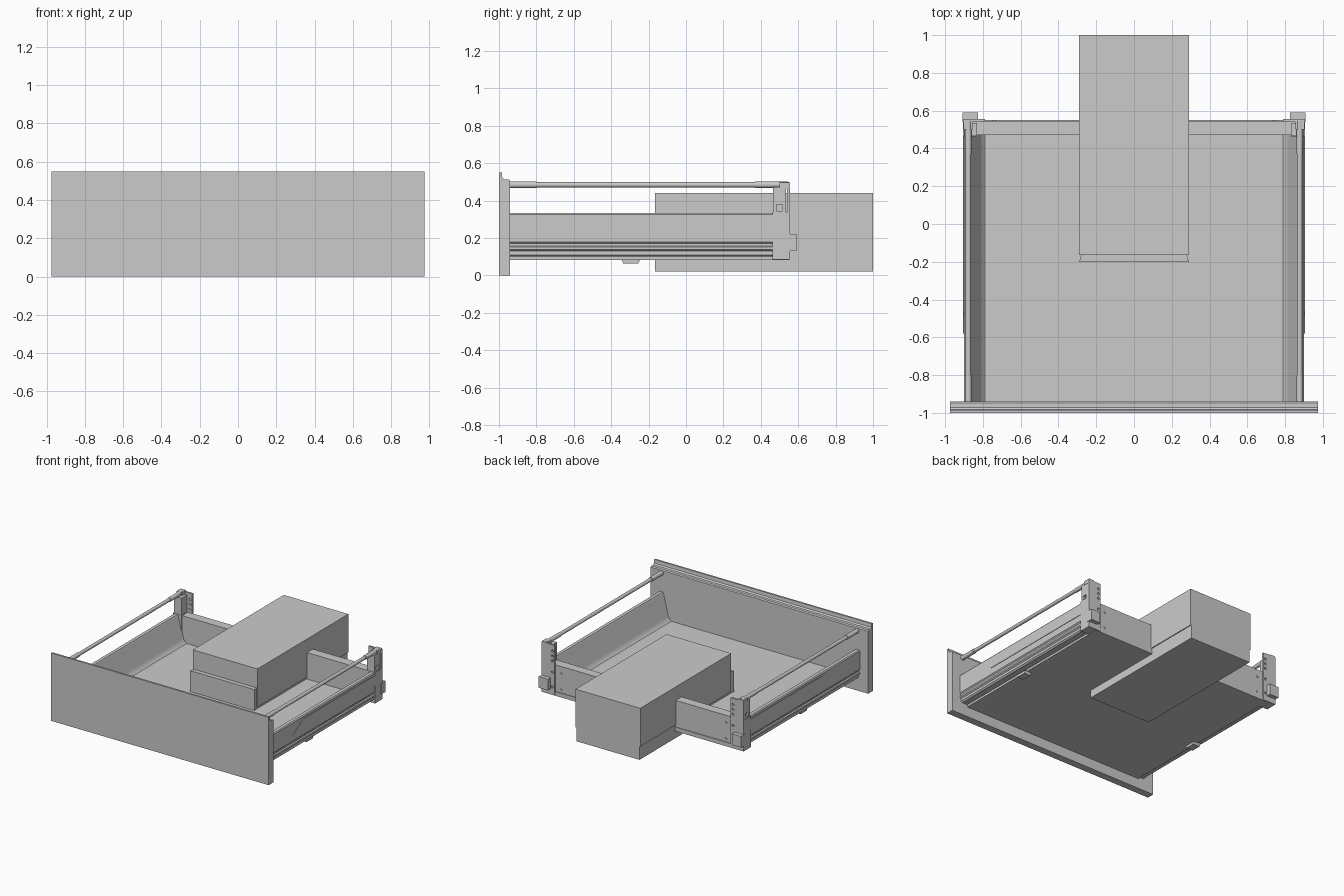
import bpy, bmesh, math
from mathutils import Vector

if "Cube" in bpy.data.objects:
    bpy.data.objects.remove(bpy.data.objects["Cube"])

AX = {'X': lambda a, b, t: (t, a, b),   # profile in (y, z)
      'Y': lambda a, b, t: (a, t, b),   # profile in (x, z)
      'Z': lambda a, b, t: (a, b, t)}   # profile in (x, y)


def finish(name, bm, mirror=False, smooth=False):
    bmesh.ops.recalc_face_normals(bm, faces=bm.faces)
    me = bpy.data.meshes.new(name)
    bm.to_mesh(me)
    bm.free()
    ob = bpy.data.objects.new(name, me)
    bpy.context.collection.objects.link(ob)
    if mirror:
        ob.modifiers.new("mirror", 'MIRROR').use_mirror_merge = False
    if smooth:
        bpy.context.view_layer.objects.active = ob
        ob.select_set(True)
        bpy.ops.object.shade_smooth_by_angle(angle=math.radians(35))
        ob.select_set(False)
    return ob


def prism(name, axis, pts, t0, t1, mirror=False, smooth=False):
    """Extrude a closed profile along an axis from t0 to t1."""
    bm = bmesh.new()
    face = bm.faces.new([bm.verts.new(AX[axis](a, b, t0)) for a, b in pts])
    ext = bmesh.ops.extrude_face_region(bm, geom=[face])
    moved = [v for v in ext['geom'] if isinstance(v, bmesh.types.BMVert)]
    bmesh.ops.translate(bm, verts=moved, vec=Vector(AX[axis](0, 0, t1 - t0)))
    return finish(name, bm, mirror, smooth)


def box(name, x0, x1, y0, y1, z0, z1, mirror=False):
    return prism(name, 'Z', [(x0, y0), (x1, y0), (x1, y1), (x0, y1)], z0, z1, mirror)


def rod(name, x, z, y0, y1, r, n=20):
    pts = [(x + r * math.cos(2 * math.pi * i / n), z + r * math.sin(2 * math.pi * i / n))
           for i in range(n)]
    return prism(name, 'Y', pts, y0, y1, True, True)


def cut(ob, cutters):
    for c in cutters:
        m = ob.modifiers.new("hole", 'BOOLEAN')
        m.operation, m.object, m.solver = 'DIFFERENCE', c, 'EXACT'
        bpy.context.view_layer.objects.active = ob
        bpy.ops.object.modifier_move_to_index(modifier=m.name, index=0)
        bpy.ops.object.modifier_apply(modifier=m.name)
        bpy.data.objects.remove(c)


# Front panel with a grip lip along its top edge
prism("front_panel", 'X', [(-1, 0), (-.94, 0), (-.94, .505), (-.948, .512), (-.972, .512),
                           (-.982, .522), (-.985, .55), (-1, .55)], -.975, .975)

# Floor notched at the back for the pipe box
prism("drawer_floor", 'Z', [(-.83, -.94), (.83, -.94), (.83, .55), (.285, .55),
                            (.285, -.165), (-.285, -.165), (-.285, .55), (-.83, .55)],
      .082, .115)

# Back wall, one piece either side of the notch
box("back_wall", .285, .86, .47, .545, .09, .33, True)

# Raised wall at the front of the notch
prism("notch_wall", 'Z', [(-.29, -.2), (.29, -.2), (.28, -.165), (-.28, -.165)], .1, .285)

# Boxed-in area behind the notch
box("pipe_box_upper", -.29, .29, -.165, 1, .13, .44)
box("pipe_box_lower", -.283, .283, -.165, 1, .02, .13)

# Side walls: sloped inside, ribbed along the lower outside
prism("side_wall", 'Y', [(.785, .112), (.80, .122), (.818, .15), (.858, .32), (.866, .333),
                         (.893, .333), (.9, .325), (.9, .178), (.892, .17), (.892, .158),
                         (.9, .152), (.9, .138), (.89, .13), (.89, .11), (.878, .1),
                         (.83, .1), (.83, .088), (.785, .088)], -.94, .47, True, True)

# Thin outer cover plate with a slanted front end
prism("side_cover_plate", 'X', [(-.58, .23), (.465, .23), (.465, .31), (-.46, .31)],
      .898, .904, True)

# Small clips below the floor edge
prism("floor_clip", 'X', [(-.345, .085), (-.335, .062), (-.255, .062), (-.245, .085)],
      .79, .85, True)

# Upper rails with thicker end sleeves
rod("rail", .877, .484, -.94, .55, .014)
rod("rail_front_sleeve", .877, .484, -.94, -.8, .018)
rod("rail_back_sleeve", .877, .484, .37, .545, .017)

# Rear corner posts with a square opening in the outer face
post = box("rear_post", .832, .9, .465, .535, .33, .472, True)
cut(post, [box("hole_cutter", .88, .95, .485, .515, .345, .378)])
box("rear_corner", .83, .906, .462, .548, .085, .335, True)

# Perforated fixing plates behind the posts
plate = box("fixing_plate", .79, .905, .54, .556, .085, .49, True)
cutters = []
for hx, hz in ((.81, .36), (.81, .40), (.81, .44), (.81, .27), (.81, .15)):
    pts = [(hx + .01 * math.cos(i * math.pi / 6), hz + .01 * math.sin(i * math.pi / 6))
           for i in range(12)]
    cutters.append(prism("hole_cutter", 'Y', pts, .5, .6))
cut(plate, cutters)
box("rail_cap", .855, .903, .50, .556, .465, .497, True)

# Hooks at the back of the slides
box("rear_hook", .825, .908, .54, .59, .13, .22, True)

# Screw heads on the back wall
for sz in (.14, .27):
    rod("back_wall_screw", .74, sz, .54, .551, .009, 12)
